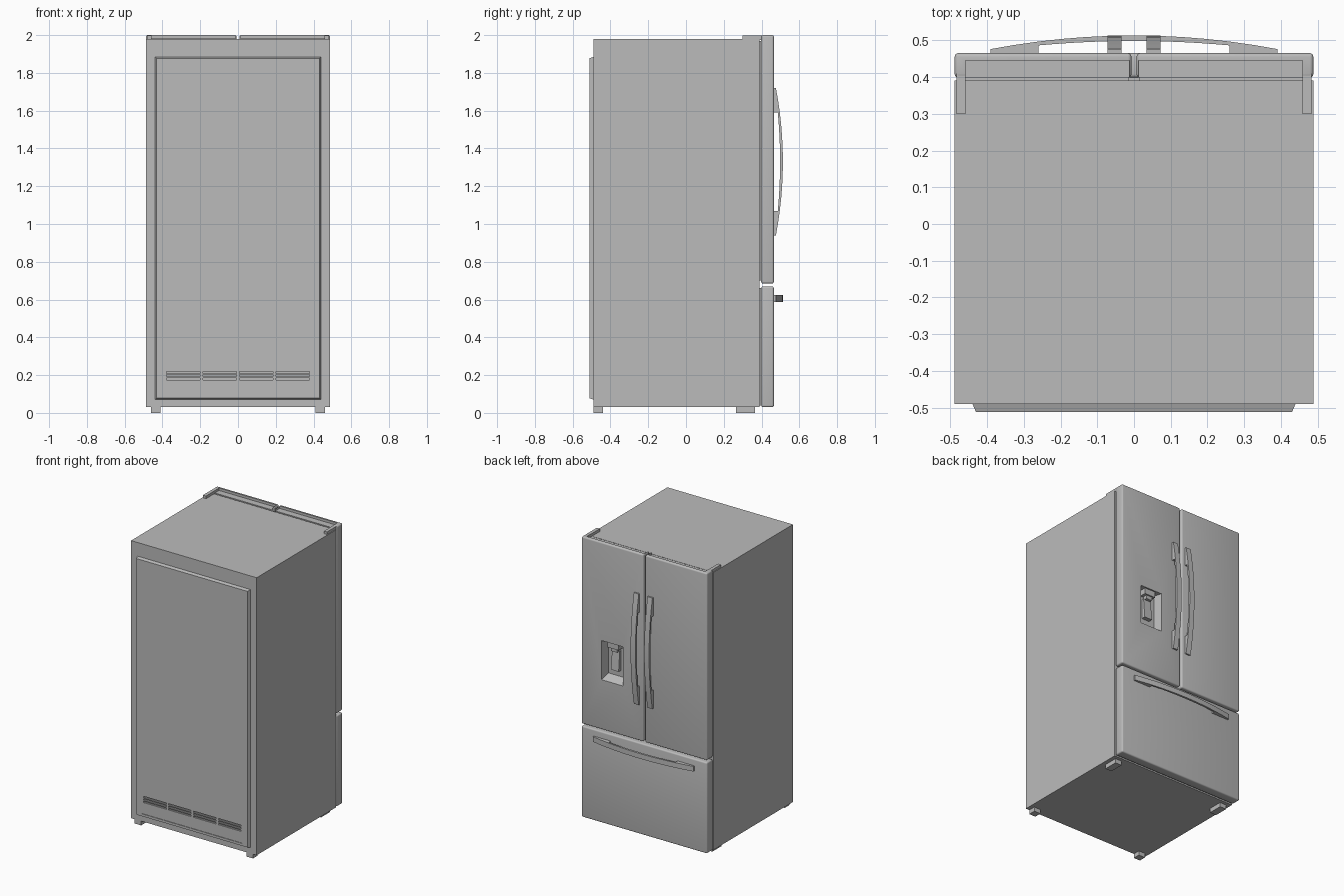
import bpy, bmesh, math
from mathutils import Vector

if "Cube" in bpy.data.objects:
    bpy.data.objects.remove(bpy.data.objects["Cube"])

mat = bpy.data.materials.new("appliance_grey")
mat.diffuse_color = (0.5, 0.5, 0.5, 1)
mat.use_nodes = True
mat.node_tree.nodes["Principled BSDF"].inputs["Base Color"].default_value = mat.diffuse_color


def finish(name, bm, smooth=False):
    bmesh.ops.recalc_face_normals(bm, faces=bm.faces)
    me = bpy.data.meshes.new(name)
    bm.to_mesh(me)
    bm.free()
    me.materials.append(mat)
    ob = bpy.data.objects.new(name, me)
    bpy.context.scene.collection.objects.link(ob)
    if smooth:
        bpy.ops.object.select_all(action='DESELECT')
        ob.select_set(True)
        bpy.context.view_layer.objects.active = ob
        bpy.ops.object.shade_smooth_by_angle(angle=math.radians(30))
    return ob


def box(name, x, y, z, bevel=0.0, shape=None):
    """Box from ranges; shape(co) may move corners, bevel rounds edges."""
    bm = bmesh.new()
    bmesh.ops.create_cube(bm, size=1)
    for v in bm.verts:
        v.co = Vector([r[0] if c < 0 else r[1] for c, r in zip(v.co, (x, y, z))])
        if shape:
            v.co = Vector(shape(v.co))
    if bevel:
        bmesh.ops.bevel(bm, geom=bm.edges[:], offset=bevel, segments=4,
                        profile=0.5, affect='EDGES')
    return finish(name, bm, bevel > 0)


def cut(ob, cutter):
    """Boolean difference, applied at once, cutter removed."""
    m = ob.modifiers.new("cut", 'BOOLEAN')
    m.operation = 'DIFFERENCE'
    m.solver = 'EXACT'
    m.object = cutter
    cutter.hide_render = True
    bpy.ops.object.select_all(action='DESELECT')
    ob.select_set(True)
    bpy.context.view_layer.objects.active = ob
    bpy.ops.object.modifier_apply(modifier=m.name)
    bpy.data.objects.remove(cutter)


def handle(name, center, width, vertical):
    """Bowed bar with solid feet: side profile extruded across its width."""
    L, foot, n = 0.39, 0.26, 12
    pts = []
    for i in range(n + 1):
        t = -L + 2 * L * i / n
        pts.append((t, 0.513 - 0.037 * (t / L) ** 2))
    pts += [(L, 0.464), (foot, 0.464)]
    for i in range(n + 1):
        t = foot - 2 * foot * i / n
        pts.append((t, 0.498 - 0.012 * (t / foot) ** 2))
    pts += [(-foot, 0.464), (-L, 0.464)]
    bm = bmesh.new()
    lo = -width / 2
    vs = [bm.verts.new((lo, y, t) if vertical else (t, y, lo)) for t, y in pts]
    face = bm.faces.new(vs)
    ext = bmesh.ops.extrude_face_region(bm, geom=[face])
    d = Vector((width, 0, 0) if vertical else (0, 0, width))
    bmesh.ops.translate(bm, vec=d, verts=[g for g in ext['geom'] if isinstance(g, bmesh.types.BMVert)])
    bmesh.ops.translate(bm, vec=Vector(center), verts=bm.verts[:])
    return finish(name, bm, True)


# Cabinet and door gasket
box("cabinet", (-0.488, 0.488), (-0.49, 0.39), (0.03, 1.98))
box("drawer_gasket", (-0.475, 0.475), (0.388, 0.402), (0.04, 0.66))
for s, side in ((-1, "left"), (1, "right")):
    box(side + "_door_gasket", sorted((s * 0.015, s * 0.475)), (0.388, 0.402), (0.70, 1.97))

# Rear panel with chamfered rim and vent grille
panel = box("rear_panel", (-0.44, 0.44), (-0.511, -0.488), (0.07, 1.885),
            shape=lambda c: (c.x * (0.978 if c.y < -0.5 else 1), c.y,
                             c.z + (0 if c.y > -0.5 else 0.008 if c.z < 1 else -0.008)))
cut(panel, box("vent_recess_cutter", (-0.39, 0.39), (-0.53, -0.507), (0.095, 0.247)))
for col in range(4):
    cx = -0.29 + col * 0.1933
    for z in (0.18, 0.197, 0.214):
        cut(panel, box("slot_cutter", (cx - 0.088, cx + 0.088), (-0.53, -0.496), (z - 0.005, z + 0.005)))

# Feet and hinge covers
for s, side in ((-1, "left"), (1, "right")):
    xs = sorted((s * 0.41, s * 0.46))
    box(side + "_rear_foot", xs, (-0.49, -0.44), (0, 0.031))
    box(side + "_front_foot", xs, (0.265, 0.365), (0, 0.031))
    box(side + "_hinge_cover", sorted((s * 0.459, s * 0.483)), (0.30, 0.41), (1.975, 1.999))

# Doors with a channel along the top edge, and their handles
doors = {}
for s, side in ((-1, "left"), (1, "right")):
    door = box(side + "_door", sorted((s * 0.007, s * 0.488)), (0.398, 0.465), (0.685, 2.0), 0.01)
    cut(door, box("channel_cutter", sorted((s * 0.012, s * 0.459)), (0.38, 0.445), (1.983, 2.03)))
    handle(side + "_door_handle", (s * 0.053, 0, 1.33), 0.038, True)
    doors[s] = door

# Freezer drawer and its handle
box("freezer_drawer", (-0.488, 0.488), (0.398, 0.465), (0.03, 0.67), 0.01)
handle("drawer_handle", (0, 0, 0.605), 0.036, False)

# Dispenser recess with tapered walls and sloping floor
cut(doors[1], box("dispenser_cutter", (0.16, 0.335), (0.408, 0.475), (1.03, 1.31),
                  shape=lambda c: (c.x if c.y > 0.45 else 0.2475 + (c.x - 0.2475) * 0.8, c.y,
                                   c.z + (0.035 if c.y < 0.45 and c.z < 1.2 else 0))))
box("dispenser_spout", (0.205, 0.29), (0.405, 0.455), (1.27, 1.315))
box("dispenser_nozzle", (0.225, 0.27), (0.415, 0.445), (1.245, 1.275))
box("dispenser_paddle", (0.218, 0.277), (0.405, 0.425), (1.11, 1.25),
    shape=lambda c: (c.x, c.y + (0.012 if c.z < 1.2 and c.y > 0.41 else 0), c.z))
